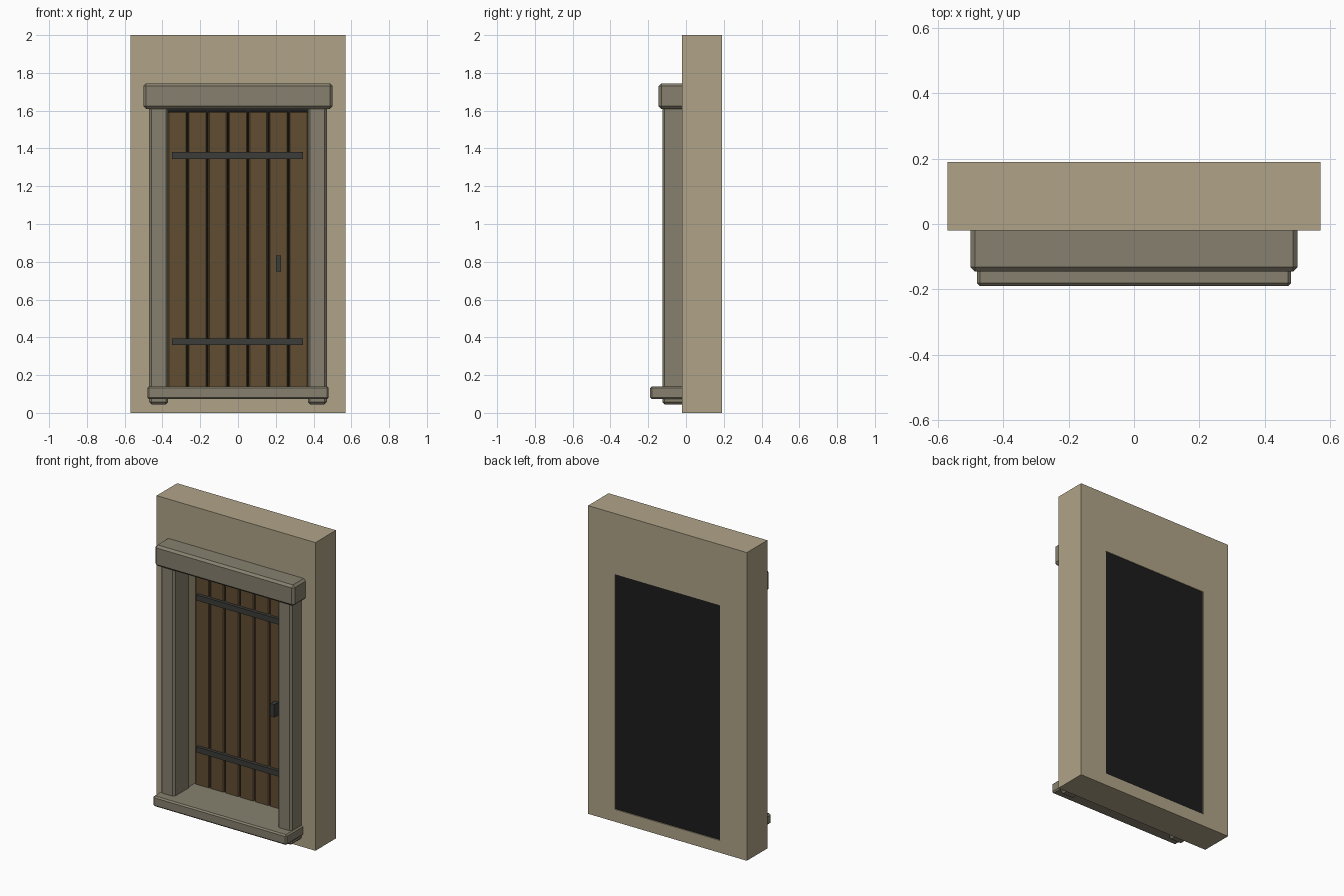
import bpy, bmesh

if "Cube" in bpy.data.objects:
    bpy.data.objects.remove(bpy.data.objects["Cube"])


def material(name, rgb):
    m = bpy.data.materials.new(name)
    m.diffuse_color = (*rgb, 1)
    m.use_nodes = True
    m.node_tree.nodes["Principled BSDF"].inputs["Base Color"].default_value = m.diffuse_color
    return m


PLASTER = material("sand_plaster", (0.434, 0.371, 0.246))
STONE = material("grey_stone", (0.238, 0.216, 0.156))
WOOD = material("brown_wood", (0.119, 0.074, 0.032))
IRON = material("dark_iron", (0.045, 0.048, 0.042))
BLACK = material("near_black", (0.0116, 0.0116, 0.0116))


def finish(name, bm, mat):
    bmesh.ops.recalc_face_normals(bm, faces=bm.faces)
    me = bpy.data.meshes.new(name)
    bm.to_mesh(me)
    bm.free()
    me.materials.append(mat)
    ob = bpy.data.objects.new(name, me)
    bpy.context.collection.objects.link(ob)
    return ob


def box(name, x, y, z, mat, bevel=0):
    """Box from (min, max) ranges, with optional chamfered edges."""
    bm = bmesh.new()
    bmesh.ops.create_cube(bm, size=1)
    for v in bm.verts:
        v.co = [r[0] if c < 0 else r[1] for c, r in zip(v.co, (x, y, z))]
    if bevel:
        bmesh.ops.bevel(bm, geom=bm.edges[:], offset=bevel, segments=1,
                        profile=0.5, affect='EDGES')
    return finish(name, bm, mat)


# wall slab with a rectangular doorway through it
def wall():
    bm = bmesh.new()

    def ring(x, z0, z1, y):
        return [bm.verts.new(p) for p in
                ((-x, y, z0), (x, y, z0), (x, y, z1), (-x, y, z1))]

    outer_f, outer_b = ring(0.57, 0, 2, -0.02), ring(0.57, 0, 2, 0.19)
    inner_f, inner_b = ring(0.378, 0.08, 1.606, -0.02), ring(0.378, 0.08, 1.606, 0.19)
    loops = (outer_f, outer_b, inner_b, inner_f)
    for k in range(4):
        a, b = loops[k], loops[(k + 1) % 4]
        for i in range(4):
            j = (i + 1) % 4
            bm.faces.new((a[i], a[j], b[j], b[i]))
    finish("wall", bm, PLASTER)


wall()

# dark backing panel, slightly recessed from the back of the wall
box("backing_panel", (-0.377, 0.377), (0.125, 0.185), (0.081, 1.605), BLACK)

# stone surround
for side, s in (("left", -1), ("right", 1)):
    xs = sorted((s * 0.37, s * 0.47))
    box(side + "_jamb", xs, (-0.125, 0.04), (0.045, 1.65), STONE, 0.012)
box("lintel", (-0.50, 0.50), (-0.145, 0.04), (1.61, 1.745), STONE, 0.014)
box("sill", (-0.48, 0.48), (-0.19, 0.13), (0.073, 0.14), STONE, 0.009)

# door planks
count, pitch = 7, 0.107
for i in range(count):
    c = (i - (count - 1) / 2) * pitch
    box(f"plank_{i + 1}", (c - 0.0505, c + 0.0505), (0.09, 0.135),
        (0.12, 1.595), WOOD, 0.006)

# iron straps and handle
for name, z in (("lower_strap", 0.377), ("upper_strap", 1.363)):
    box(name, (-0.35, 0.345), (0.07, 0.10), (z - 0.018, z + 0.018), IRON)
box("handle", (0.20, 0.228), (0.045, 0.10), (0.748, 0.832), IRON)
